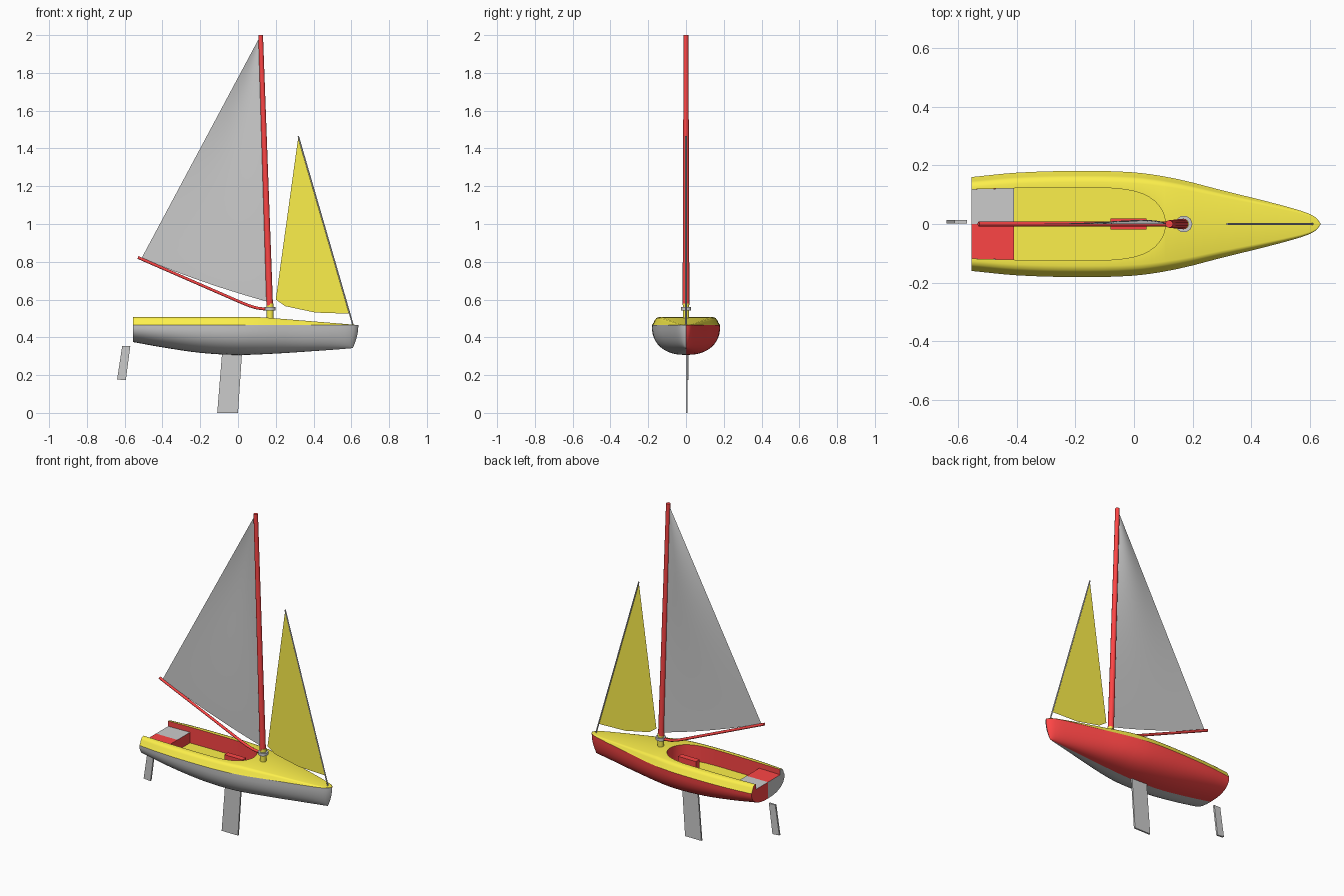
import bpy, bmesh, math

if "Cube" in bpy.data.objects:
    bpy.data.objects.remove(bpy.data.objects["Cube"])


def material(name, rgb):
    m = bpy.data.materials.new(name)
    m.diffuse_color = (*rgb, 1)
    m.use_nodes = True
    m.node_tree.nodes["Principled BSDF"].inputs["Base Color"].default_value = m.diffuse_color
    return m


RED = material("red", (0.98, 0.06, 0.06))
YELLOW = material("yellow", (0.98, 0.87, 0.07))


def smooth(obj, angle):
    bpy.ops.object.select_all(action='DESELECT')
    obj.select_set(True)
    bpy.context.view_layer.objects.active = obj
    bpy.ops.object.shade_smooth_by_angle(angle=math.radians(angle))


def add_mesh(name, polys, mat=None, angle=35):
    """Object from polygons given as lists of points, welded together."""
    bm = bmesh.new()
    for p in polys:
        bm.faces.new([bm.verts.new(v) for v in p])
    bmesh.ops.remove_doubles(bm, verts=bm.verts, dist=1e-5)
    bmesh.ops.dissolve_degenerate(bm, edges=bm.edges, dist=1e-5)
    bmesh.ops.recalc_face_normals(bm, faces=bm.faces)
    me = bpy.data.meshes.new(name)
    bm.to_mesh(me)
    bm.free()
    if mat:
        me.materials.append(mat)
    obj = bpy.data.objects.new(name, me)
    bpy.context.collection.objects.link(obj)
    smooth(obj, angle)
    return obj


def loft(rows):
    return [[a[i], a[i + 1], b[i + 1], b[i]]
            for a, b in zip(rows, rows[1:]) for i in range(len(a) - 1)]


def tube(name, pts, radii, mat=None):
    """Round bar through x, z points on the centre plane."""
    cu = bpy.data.curves.new(name, 'CURVE')
    cu.dimensions = '3D'
    cu.bevel_depth = 1
    cu.bevel_resolution = 3
    cu.use_fill_caps = True
    sp = cu.splines.new('POLY')
    sp.points.add(len(pts) - 1)
    for p, (x, z), r in zip(sp.points, pts, radii):
        p.co = (x, 0, z, 1)
        p.radius = r
    if mat:
        cu.materials.append(mat)
    obj = bpy.data.objects.new(name, cu)
    bpy.context.collection.objects.link(obj)
    bpy.ops.object.select_all(action='DESELECT')
    obj.select_set(True)
    bpy.context.view_layer.objects.active = obj
    bpy.ops.object.convert(target='MESH')
    smooth(bpy.context.object, 50)


def plate(name, outline, y0, y1, mat=None):
    """Flat board with an x, z outline between two y values."""
    a = [(x, y0, z) for x, z in outline]
    b = [(x, y1, z) for x, z in outline]
    n = len(a)
    add_mesh(name, [a, b] + [[a[i], a[(i + 1) % n], b[(i + 1) % n], b[i]] for i in range(n)], mat, 20)


def spline(pts, x):
    """Smooth interpolation through (x, value) points."""
    i = max(k for k in range(len(pts) - 1) if pts[k][0] <= x + 1e-9)
    slope = lambda k: ((pts[min(k + 1, len(pts) - 1)][1] - pts[max(k - 1, 0)][1]) /
                       (pts[min(k + 1, len(pts) - 1)][0] - pts[max(k - 1, 0)][0]))
    (x0, v0), (x1, v1) = pts[i], pts[i + 1]
    h, t = x1 - x0, (x - x0) / (x1 - x0)
    return ((2*t**3 - 3*t**2 + 1) * v0 + (t**3 - 2*t**2 + t) * h * slope(i)
            + (3*t**2 - 2*t**3) * v1 + (t**3 - t**2) * h * slope(i + 1))


# Hull lines
STERN, BOW, FRONT = -0.555, 0.637, 0.107
BEAM = [(STERN, .16), (-.4, .175), (-.2, .181), (0, .176), (.15, .153), (.3, .115),
        (.45, .078), (.55, .051), (.6, .034), (.625, .018), (BOW, 0)]
KEEL = [(STERN, .375), (-.4, .347), (-.2, .318), (0, .307), (.2, .314), (.4, .327), (BOW, .343)]
SHEER, FLOOR, AFT = 0.464, 0.41, 0.475
xs = [STERN + i * .05 for i in range(12)] + [.03, .05, .07, .085, .095, .102, .106, FRONT]
xs += [.15, .2, .25, .3, .35, .4, .45, .5, .54, .57, .6, .615, .627, .633, BOW]


def hull_section(x, side):
    w, b = spline(BEAM, x), spline(KEEL, x)
    k = max(0, (x - .35) / (BOW - .35))
    e = 2 / (2.4 - .5 * k)
    pts = []
    for i in range(13):
        a = i / 12 * math.pi / 2
        d = math.sin(a) ** e
        y = w * max(0, math.cos(a)) ** e if i < 12 else 0
        pts.append((x - .03 * d * d * k ** 3, side * y, SHEER - (SHEER - b) * d))
    return pts


def cockpit_half(x):
    if x >= FRONT - 1e-6:
        return 0
    if x > -.2:
        return .124 * (1 - ((x + .2) / (FRONT + .2)) ** 4) ** .5
    return .124 - .006 * ((x + .2) / .355) ** 2


def deck_top(x):
    return SHEER + .042 * min(1, (BOW - x) / (BOW - .12)) + .001


def deck_section(x, side):
    w, h, g = spline(BEAM, x), deck_top(x) - SHEER, cockpit_half(x)
    prof = [(0, 0), (.009, .3), (.016, .65), (.024, .9), (.038, 1)]
    return ([(x, side * max(g, w - o * w / .18), SHEER + h * f) for o, f in prof]
            + [(x, side * g, SHEER + h)])


# Two-coloured hull, transom and aft cockpit panels
for side, label, hull_mat, aft_mat in ((-1, "near", None, RED), (1, "far", RED, None)):
    add_mesh(f"hull_{label}", loft([hull_section(x, side) for x in xs]), hull_mat, 40)
    g = side * cockpit_half(STERN)
    outline = deck_section(STERN, side) + [(STERN, g, AFT), (STERN, 0, AFT)]
    outline += hull_section(STERN, side)[:0:-1]
    add_mesh(f"transom_{label}", [outline], hull_mat)
    g2 = side * cockpit_half(-.41)
    add_mesh(f"aft_panel_{label}", [[(STERN, 0, AFT), (STERN, g, AFT), (-.41, g2, AFT), (-.41, 0, AFT)]], aft_mat)

# Deck with open cockpit
add_mesh("deck", [p for s in (-1, 1) for p in loft([deck_section(x, s) for x in xs])], YELLOW, 40)

# Cockpit walls, step and floor
inner = [x for x in xs if x <= FRONT]
walls = [p for s in (-1, 1) for p in loft([[(x, s * cockpit_half(x), deck_top(x)),
                                           (x, s * cockpit_half(x), FLOOR)] for x in inner])]
g = cockpit_half(-.41)
walls.append([(-.41, -g, FLOOR), (-.41, g, FLOOR), (-.41, g, AFT), (-.41, -g, AFT)])
add_mesh("cockpit_walls", walls, RED)
floor_x = [-.41] + [x for x in inner if x > -.405]
add_mesh("cockpit_floor", loft([[(x, -cockpit_half(x), FLOOR), (x, cockpit_half(x), FLOOR)]
                                for x in floor_x]), YELLOW)

# Centreboard with its case, and rudder blade
plate("centreboard_case", [(-.08, FLOOR), (.042, FLOOR), (.042, .48), (-.08, .48)], -.018, .018, RED)
plate("centreboard", [(-.11, 0), (.0, 0), (.028, .42), (-.076, .42)], -.001, .009)
plate("rudder", [(-.64, .177), (-.594, .173), (-.57, .355), (-.613, .355)], .002, .013)

# Mast, its foot and collar, boom and forestay
tube("mast", [(.168, .57), (.12, 2.0)], [.018, .013], RED)
tube("mast_foot", [(.17, .49), (.17, .58)], [.018, .018], YELLOW)
tube("mast_collar", [(.17, .543), (.17, .56)], [.029, .029])
tube("boom", [(-.53, .823), (.02, .583), (.06, .567), (.1, .555), (.14, .55), (.17, .55)], [.008] * 6, RED)
tube("forestay", [(.319, 1.465), (.608, .468)], [.004, .004])

# Mainsail: slight belly between luff and leech
rows = []
for i in range(25):
    v = i / 24
    row = []
    for j in range(17):
        u = j / 16
        fx, fz = .16 - .67 * u, .588 + .232 * u - .05 * u * (1 - u)
        x, z = fx + (.115 - fx) * v, fz + (1.99 - fz) * v
        row.append((x, .014 * math.sin(math.pi * u) * math.sin(math.pi * v ** 2), z))
    rows.append(row)
add_mesh("mainsail", loft(rows), None, 60)

# Jib
add_mesh("jib", [[(.319, 0, 1.46), (.2, 0, .6), (.25, 0, .565), (.41, 0, .531), (.59, 0, .525)]], YELLOW)
